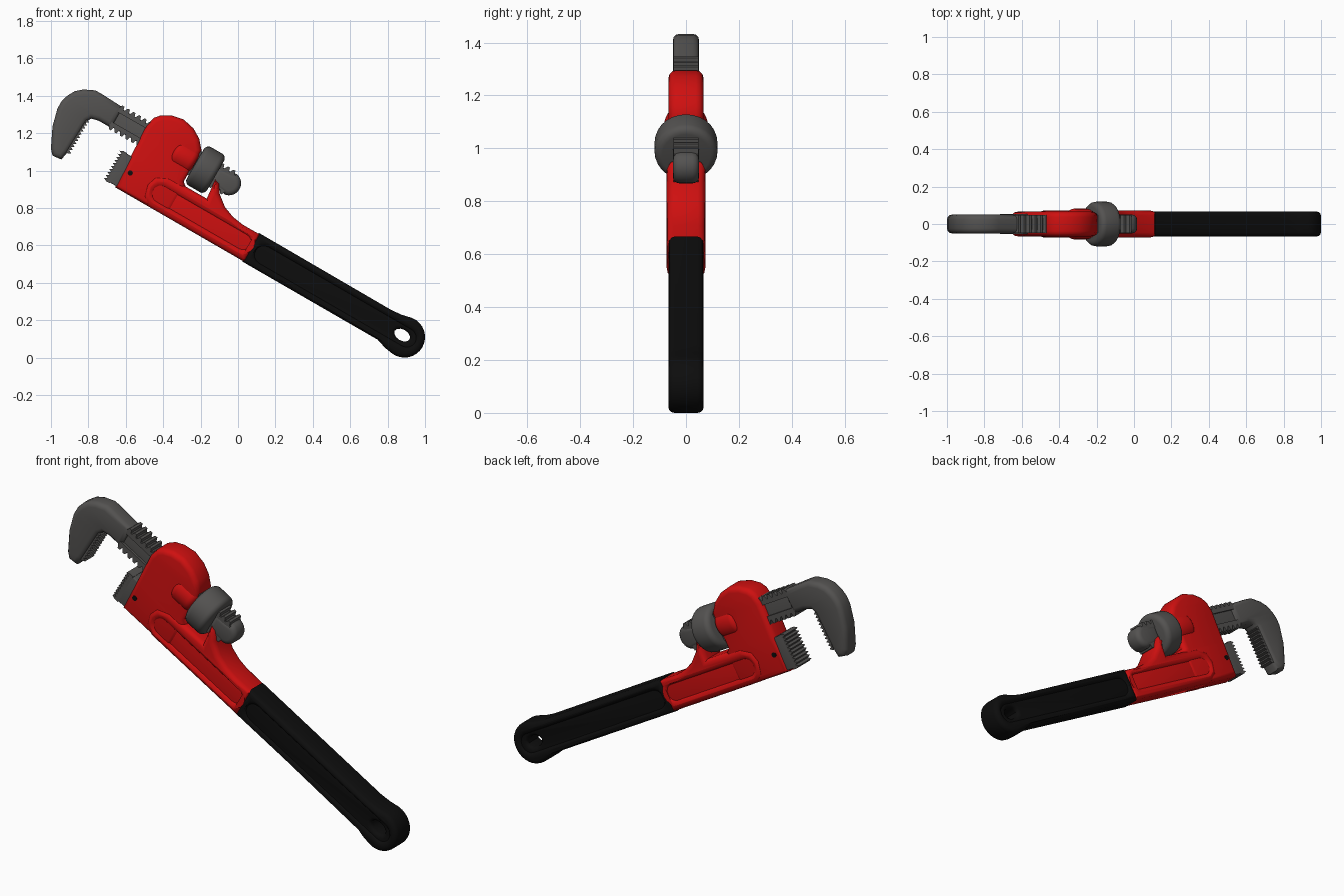
import bpy, bmesh, math
from mathutils import Matrix, Vector

if "Cube" in bpy.data.objects:
    bpy.data.objects.remove(bpy.data.objects["Cube"])

# Working frame: u runs down the handle (30 degrees below +x), v is across it, w is towards the front
C, S = math.cos(math.radians(30)), 0.5
FRAME = Matrix(((C, S, 0, 0), (0, 0, -1, 0), (-S, C, 0, 0), (0, 0, 0, 1)))


def material(name, rgb):
    m = bpy.data.materials.new(name)
    m.diffuse_color = (*rgb, 1)
    m.use_nodes = True
    m.node_tree.nodes["Principled BSDF"].inputs["Base Color"].default_value = m.diffuse_color
    return m


RED = material("red paint", (0.62, 0.005, 0.005))
GRAY = material("dark steel", (0.088, 0.085, 0.082))
BLACK = material("black rubber", (0.004, 0.004, 0.004))


def finish(ob, mat, angle=40):
    ob.data.materials.clear()
    ob.data.materials.append(mat)
    bm = bmesh.new()
    bm.from_mesh(ob.data)
    bmesh.ops.remove_doubles(bm, verts=bm.verts, dist=0.0004)
    bmesh.ops.recalc_face_normals(bm, faces=bm.faces)
    bm.to_mesh(ob.data)
    bm.free()
    bpy.ops.object.select_all(action='DESELECT')
    ob.select_set(True)
    bpy.context.view_layer.objects.active = ob
    bpy.ops.object.shade_smooth_by_angle(angle=math.radians(angle))


def plate(name, outlines, half, bevel, mat):
    """Filled outline(s) in (u, v) with bevelled rims; inner outlines become holes."""
    cu = bpy.data.curves.new(name, 'CURVE')
    cu.dimensions = '2D'
    cu.fill_mode = 'BOTH'
    cu.extrude, cu.bevel_depth, cu.offset = half - bevel, bevel, -bevel
    cu.bevel_resolution = 2
    for pts in outlines:
        sp = cu.splines.new('POLY')
        sp.points.add(len(pts) - 1)
        for p, (u, v) in zip(sp.points, pts):
            p.co = (u, v, 0, 1)
        sp.use_cyclic_u = True
    ob = bpy.data.objects.new(name, cu)
    bpy.context.collection.objects.link(ob)
    ob.matrix_world = FRAME
    bpy.ops.object.select_all(action='DESELECT')
    ob.select_set(True)
    bpy.context.view_layer.objects.active = ob
    bpy.ops.object.convert(target='MESH')
    ob = bpy.context.view_layer.objects.active
    finish(ob, mat)
    return ob


def drum(name, centre, radius, length, bevel, mat, along_u=True, sides=32):
    bm = bmesh.new()
    bmesh.ops.create_cone(bm, cap_ends=True, segments=sides, radius1=radius, radius2=radius, depth=length)
    if bevel:
        rim = [e for e in bm.edges if abs(e.verts[0].co.z - e.verts[1].co.z) < 1e-5]
        bmesh.ops.bevel(bm, geom=rim, offset=bevel, segments=4, profile=0.5, affect='EDGES')
    me = bpy.data.meshes.new(name)
    bm.to_mesh(me)
    bm.free()
    ob = bpy.data.objects.new(name, me)
    bpy.context.collection.objects.link(ob)
    turn = Matrix.Rotation(math.pi / 2, 4, 'Y') if along_u else Matrix.Identity(4)
    ob.matrix_world = FRAME @ Matrix.Translation(Vector(centre)) @ turn
    finish(ob, mat)
    return ob


def arc(cu, cv, ru, rv, a0, a1, n):
    return [(cu + ru * math.cos(math.radians(a0 + (a1 - a0) * i / n)),
             cv + rv * math.sin(math.radians(a0 + (a1 - a0) * i / n))) for i in range(n + 1)]


def slot(u0, u1, v, r):
    return arc(u1 - r, v, r, r, -90, 90, 8) + arc(u0 + r, v, r, r, 90, 270, 8)


def teeth(a0, a1, n, base, tip, back, swap=False, flat=0.0):
    """Toothed strip running from a0 to a1."""
    p, step = [(a0, back)], (a1 - a0) / n
    for i in range(n):
        a = a0 + i * step
        p += [(a, base), (a + step * (0.5 - flat), tip)]
        if flat:
            p += [(a + step * (0.5 + flat), tip), (a + step * 0.85, base)]
    p += [(a1, base), (a1, back)]
    return [(y, x) for x, y in p] if swap else p


# Handle grip with ring end and hang hole
RING = (0.716, 0.540)
grip = [(-0.237, 0.456), (0.60, 0.456), (0.655, 0.438)] + \
    arc(*RING, 0.11, 0.11, -110, 110, 18)[1:-1] + [(0.645, 0.636), (0.585, 0.630), (-0.237, 0.633)]
hole = arc(0.70, 0.543, 0.046, 0.03, 0, 330, 11)
plate("grip_core", [grip, hole], 0.056, 0.02, BLACK)
plate("grip_rim", [grip, slot(-0.20, 0.775, 0.543, 0.046)], 0.067, 0.024, BLACK)

# Red beam under the head, running into the grip
post = [(-0.569, 0.652), (-0.582, 0.764), (-0.553, 0.755), (-0.524, 0.71),
        (-0.463, 0.662), (-0.40, 0.638), (-0.335, 0.628)]
beam = [(-0.225, 0.460), (-0.225, 0.628)] + post[::-1] + \
    [(-0.80, 0.652), (-0.87, 0.62), (-0.89, 0.56), (-0.87, 0.49), (-0.82, 0.460)]
plate("beam_core", [beam], 0.062, 0.02, RED)
plate("beam_rim", [beam, slot(-0.83, -0.25, 0.55, 0.036)], 0.073, 0.028, RED)

# Red head housing
head = [(-0.70, 0.460), (-0.70, 0.652), (-0.722, 0.67), (-0.722, 0.861), (-0.765, 0.91), (-0.819, 0.942),
        (-0.888, 0.957), (-0.955, 0.943), (-1.005, 0.915), (-1.03, 0.885), (-1.044, 0.83),
        (-1.034, 0.65), (-1.024, 0.460)]
plate("head_housing", [head], 0.066, 0.028, RED)
drum("shank_boss", (-0.785, 0.785, 0), 0.082, 0.135, 0.03, RED)
for side in (-1, 1):
    drum("jaw_pin", (-0.992, 0.566, side * 0.0635), 0.014, 0.008, 0, BLACK, along_u=False, sides=12)

# Lower jaw with teeth
plate("heel_jaw", [[(-1.078, 0.468), (-1.0, 0.468), (-1.0, 0.645), (-1.085, 0.648)]], 0.054, 0.006, GRAY)
plate("heel_jaw_teeth", [teeth(0.464, 0.65, 10, -1.082, -1.102, -1.06, True)], 0.054, 0, GRAY)

# Sliding hook jaw
hook = [(-1.20, 0.85), (-1.331, 0.856), (-1.374, 0.856), (-1.432, 0.828), (-1.468, 0.797), (-1.49, 0.757),
        (-1.502, 0.715), (-1.502, 0.671), (-1.4766, 0.574), (-1.425, 0.468), (-1.399, 0.439),
        (-1.347, 0.445), (-1.338, 0.496), (-1.332, 0.69), (-1.318, 0.714), (-1.28, 0.724), (-1.20, 0.724)]
plate("hook_jaw", [hook], 0.05, 0.026, GRAY)
plate("hook_jaw_teeth", [teeth(0.49, 0.70, 11, -1.335, -1.319, -1.37, True)], 0.04, 0, GRAY)

# Threaded shank: flat core, toothed rails above and below, rounded tail
plate("shank_core", [[(-1.26, 0.73), (-0.52, 0.73), (-0.52, 0.84), (-1.26, 0.84)]], 0.034, 0.004, GRAY)
plate("shank_thread_top", [teeth(-1.22, -0.50, 21, 0.838, 0.858, 0.815, flat=0.18)], 0.047, 0, GRAY)
plate("shank_thread_bottom", [teeth(-1.22, -0.50, 21, 0.732, 0.712, 0.755, flat=0.18)], 0.047, 0, GRAY)
tail = [(-0.60, 0.735), (-0.53, 0.724)] + arc(-0.505, 0.783, 0.062, 0.064, -80, 80, 10) + \
    [(-0.53, 0.838), (-0.60, 0.835)]
plate("shank_tail", [tail], 0.05, 0.026, GRAY)

# Round adjusting nut
drum("adjusting_nut", (-0.653, 0.783, 0), 0.119, 0.125, 0.028, GRAY, sides=28)
